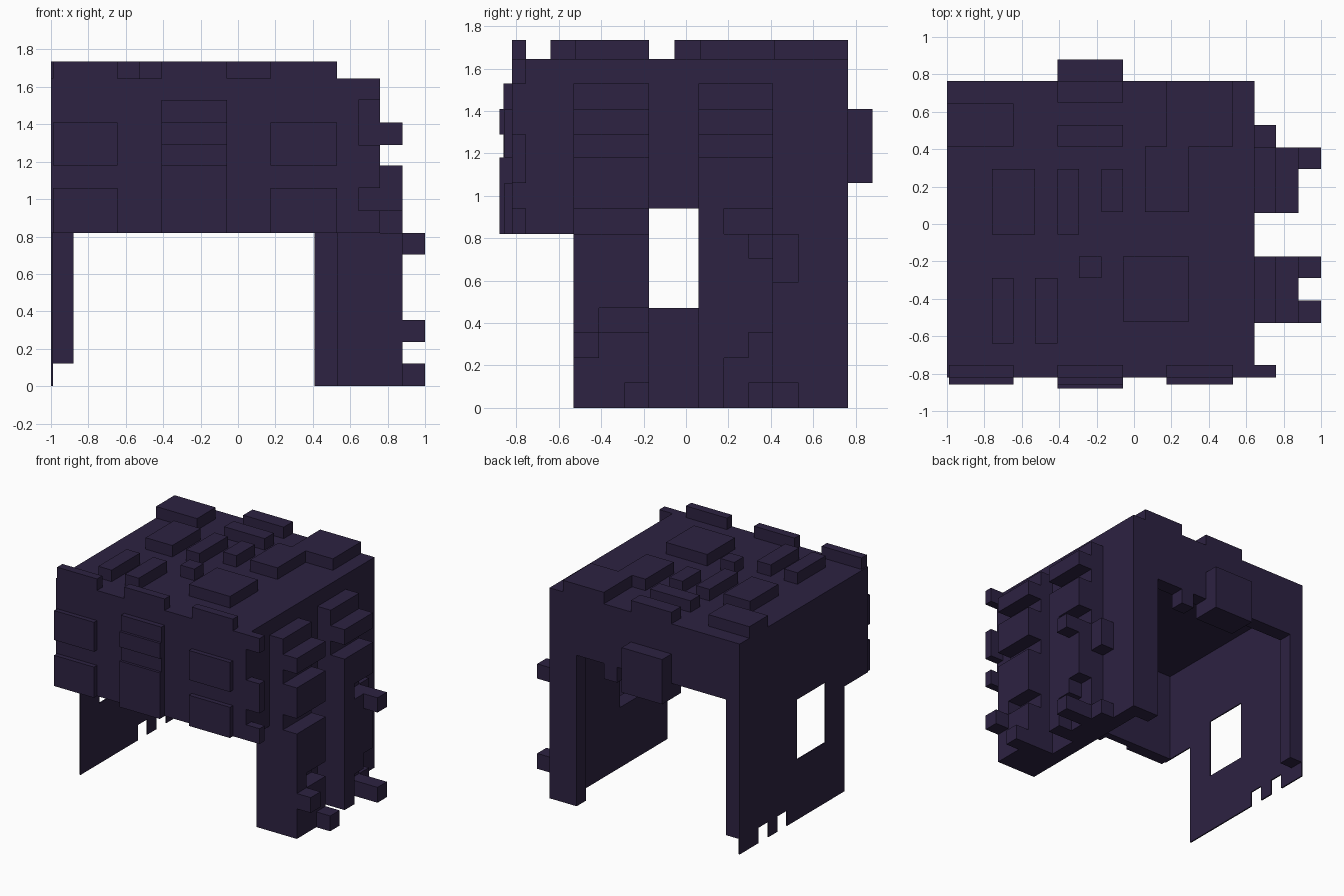
import bpy, bmesh
from mathutils import Vector

mat = bpy.data.materials.new("dark_plum")
mat.diffuse_color = (0.026, 0.016, 0.054, 1)


def blocks(name, boxes):
    """One object made of boxes given as (x0, x1, y0, y1, z0, z1)."""
    bm = bmesh.new()
    for x0, x1, y0, y1, z0, z1 in boxes:
        lo, hi = Vector((x0, y0, z0)), Vector((x1, y1, z1))
        for v in bmesh.ops.create_cube(bm, size=1)["verts"]:
            v.co = Vector([(lo[i] + hi[i]) / 2 + v.co[i] * (hi[i] - lo[i]) for i in range(3)])
    me = bpy.data.meshes.new(name)
    bm.to_mesh(me)
    bm.free()
    me.materials.append(mat)
    ob = bpy.data.objects.new(name, me)
    bpy.context.collection.objects.link(ob)
    return ob


# Hollow shell
blocks("roof", [(-1, 0.645, -0.82, 0.765, 1.53, 1.645)])
blocks("front_wall", [(-1, 0.645, -0.82, -0.76, 0.82, 1.53)])
blocks("back_wall", [(-1, 0.645, 0.65, 0.765, 1.18, 1.53)])

# Thin left wall with a window and a notched foot
lx = (-1, -0.99)
blocks("left_wall", [
    (*lx, -0.82, -0.53, 0.82, 1.53),
    (*lx, -0.53, 0.765, 0.94, 1.53),
    (*lx, -0.53, -0.295, 0.12, 0.94),
    (*lx, 0.06, 0.765, 0.12, 0.94),
    (*lx, -0.295, 0.06, 0.12, 0.47),
    (*lx, -0.53, 0.18, 0, 0.12),
    (*lx, 0.295, 0.41, 0, 0.12),
    (*lx, 0.53, 0.765, 0, 0.12)])

# Thick right wall with a window
rx = (0.53, 0.645)
blocks("right_wall", [
    (*rx, -0.76, -0.53, 0.82, 1.53),
    (*rx, -0.53, 0.765, 0.94, 1.53),
    (*rx, -0.53, -0.175, 0, 0.94),
    (*rx, 0.06, 0.765, 0, 0.94),
    (*rx, -0.175, 0.06, 0, 0.47)])

# Back corner posts
blocks("left_post", [(-0.99, -0.88, 0.65, 0.765, 0.12, 1.18)])
blocks("right_post", [(0.41, 0.53, 0.65, 0.765, 0, 1.18)])

# Raised roof blocks
pads = [(-1, -0.645, 0.415, 0.645), (-0.41, -0.06, 0.415, 0.53),
        (-0.41, -0.06, 0.65, 0.765), (0.175, 0.53, 0.415, 0.765),
        (0.06, 0.295, 0.065, 0.415), (-0.76, -0.53, -0.055, 0.295),
        (-0.41, -0.295, -0.055, 0.295), (-0.175, -0.06, 0.065, 0.295),
        (-0.295, -0.175, -0.29, -0.175), (-0.06, 0.295, -0.52, -0.175),
        (-0.76, -0.645, -0.64, -0.29), (-0.53, -0.41, -0.64, -0.29)]
blocks("roof_blocks", [(*p, 1.645, 1.735) for p in pads])

# Front rim teeth and front plates
columns = [(-0.99, -0.645), (-0.41, -0.06), (0.175, 0.53)]
blocks("front_rim", [(*c, -0.82, -0.755, 1.645, 1.735) for c in columns])
blocks("front_plates", [(*columns[i], -0.857, -0.82, *z)
                        for i in (0, 2) for z in ((0.82, 1.06), (1.18, 1.41))])
blocks("centre_plate", [(*columns[1], -0.86, -0.82, 1.18, 1.53),
                        (*columns[1], -0.88, -0.82, 0.82, 1.18),
                        (*columns[1], -0.88, -0.86, 1.29, 1.41)])
blocks("front_corner_teeth", [(0.645, 0.76, -0.82, -0.755, *z)
                              for z in ((0.82, 0.94), (1.06, 1.29), (1.53, 1.645))])

# Back block with a small hanging step
blocks("back_block", [(-0.41, -0.06, 0.765, 0.88, 1.06, 1.41),
                      (-0.41, -0.06, 0.65, 0.765, 1.06, 1.18),
                      (0.06, 0.175, 0.65, 0.765, 1.06, 1.18)])

# Stepped upper slats on the right side
tiers = [(0.76, 1.41, 1.53), (0.88, 1.29, 1.41), (0.76, 1.18, 1.29),
         (0.88, 0.94, 1.18), (0.76, 0.82, 0.94)]
for name, y0, y1 in (("front_slats", -0.53, -0.175), ("rear_slats", 0.06, 0.41)):
    blocks(name, [(0.645, x, y0, y1, a, b) for x, a, b in tiers])

# Lower side supports with nubs
sx = (0.645, 0.88)
blocks("front_support", [
    (*sx, -0.53, -0.41, 0, 0.82),
    (*sx, -0.41, -0.175, 0.47, 0.82),
    (*sx, -0.41, -0.175, 0, 0.355),
    (0.645, 0.76, -0.41, -0.175, 0.355, 0.47),
    (0.88, 1, -0.53, -0.41, 0.235, 0.355),
    (0.88, 1, -0.29, -0.175, 0, 0.12)])
blocks("rear_support", [
    (*sx, 0.06, 0.18, 0, 0.94),
    (*sx, 0.18, 0.41, 0.355, 0.82),
    (*sx, 0.18, 0.295, 0.235, 0.355),
    (0.645, 0.76, 0.18, 0.41, 0, 0.355),
    (0.645, 0.76, 0.41, 0.53, 0.59, 0.82),
    (0.645, 0.76, 0.41, 0.53, 0, 0.12),
    (0.88, 1, 0.295, 0.41, 0.705, 0.82),
    (0.645, 1, 0.295, 0.41, 0, 0.12)])
